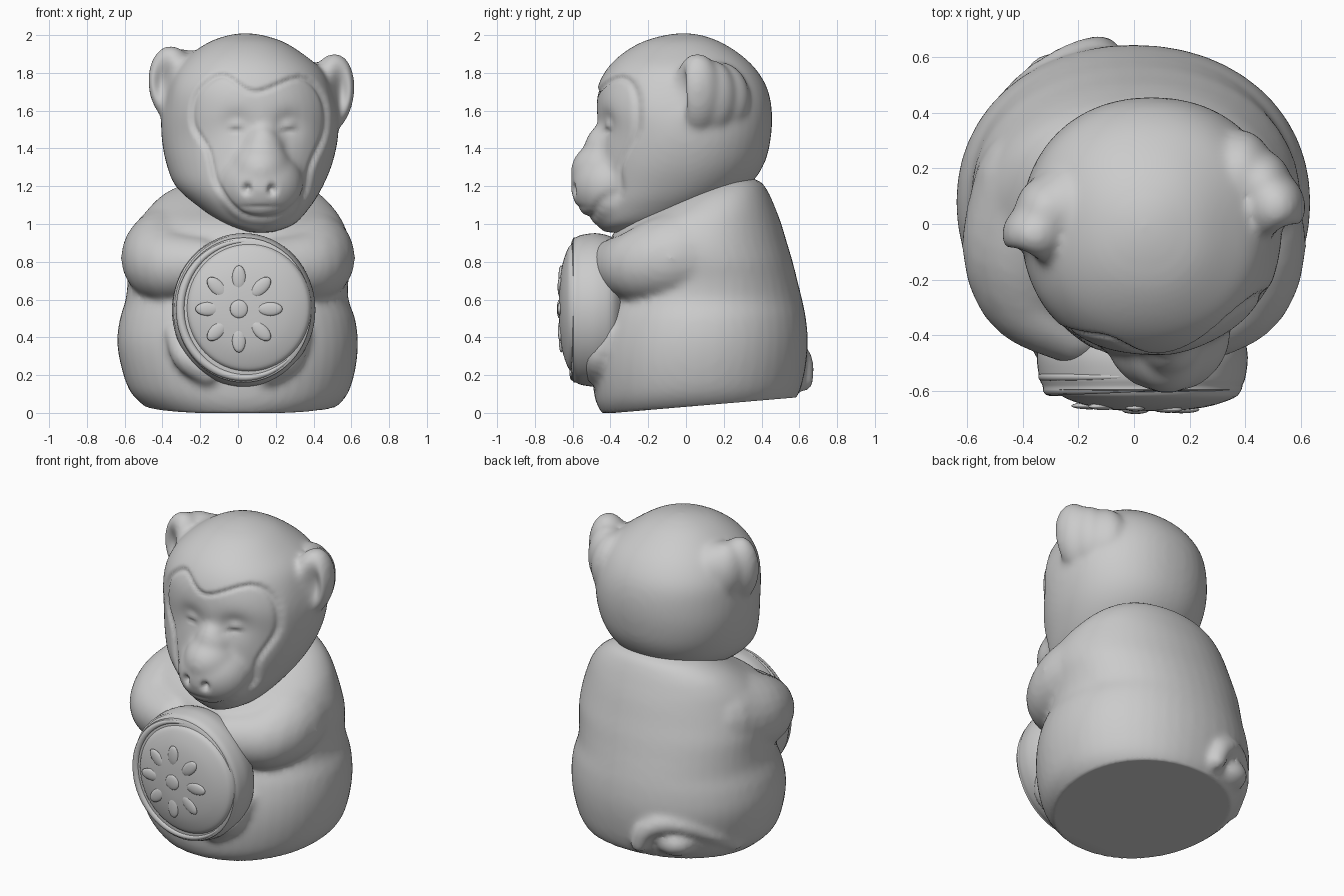
import bpy, bmesh, math
from mathutils import Vector, Matrix

if "Cube" in bpy.data.objects:
    bpy.data.objects.remove(bpy.data.objects["Cube"])


def spline(pts, steps, closed=False):
    """Catmull-Rom interpolation of tuples of any length."""
    n, out = len(pts), []
    get = (lambda i: pts[i % n]) if closed else (lambda i: pts[max(0, min(n - 1, i))])
    for i in range(n if closed else n - 1):
        for s in range(steps):
            t = s / steps
            out.append(tuple(
                0.5 * (2 * b + (c - a) * t + (2 * a - 5 * b + 4 * c - d) * t * t
                       + (3 * b - a - 3 * c + d) * t ** 3)
                for a, b, c, d in zip(get(i - 1), get(i), get(i + 1), get(i + 2))))
    return out if closed else out + [tuple(pts[-1])]


def skin(bm, loops):
    """Bridge rings of points and cap both ends."""
    rows = [[bm.verts.new(p) for p in loop] for loop in loops]
    n = len(rows[0])
    for a, b in zip(rows, rows[1:]):
        for i in range(n):
            bm.faces.new((a[i], a[(i + 1) % n], b[(i + 1) % n], b[i]))
    bm.faces.new(rows[0][::-1])
    bm.faces.new(rows[-1])


def loft(bm, rings, power=2.0, n=48):
    """Rings are (z, x min, x max, y min, y max)."""
    loops = []
    for z, x0, x1, y0, y1 in spline(rings, 4):
        loop = []
        for i in range(n):
            a = 2 * math.pi * i / n
            c, s = math.cos(a), math.sin(a)
            c = math.copysign(abs(c) ** (2 / power), c)
            s = math.copysign(abs(s) ** (2 / power), s)
            loop.append(((x0 + x1) / 2 + c * (x1 - x0) / 2, (y0 + y1) / 2 + s * (y1 - y0) / 2, z))
        loops.append(loop)
    skin(bm, loops)


def ellipsoid(bm, pos, radii, tilt=0.0, u=20, v=12):
    mat = (Matrix.Translation(pos) @ Matrix.Rotation(tilt, 4, "Y")
           @ Matrix.Diagonal((*radii, 1)))
    lats = [math.pi * (j + 0.25) / (v + 0.5) for j in range(v + 1)]
    skin(bm, [[mat @ Vector((math.sin(p) * math.cos(2 * math.pi * i / u),
                             math.sin(p) * math.sin(2 * math.pi * i / u), -math.cos(p)))
               for i in range(u)] for p in lats])


def limb(bm, path, steps=5):
    """Tapered round limb; path points are (x, y, z, radius)."""
    for x, y, z, r in spline(path, steps):
        ellipsoid(bm, (x, y, z), (r, r, r))


def finish(name, bm, angle=180):
    bmesh.ops.recalc_face_normals(bm, faces=bm.faces)
    me = bpy.data.meshes.new(name)
    bm.to_mesh(me)
    bm.free()
    me.shade_smooth()
    if angle < 180:
        me.set_sharp_from_angle(angle=math.radians(angle))
    ob = bpy.data.objects.new(name, me)
    bpy.context.collection.objects.link(ob)
    return ob


def fuse(name, bm, voxel, iterations):
    """Merge overlapping lumps into one smooth clay-like skin."""
    ob = finish(name, bm)
    m = ob.modifiers.new("fuse", "REMESH")
    m.mode, m.voxel_size = "VOXEL", voxel
    m = ob.modifiers.new("soften", "SMOOTH")
    m.factor, m.iterations = 0.5, iterations
    dg = bpy.context.evaluated_depsgraph_get()
    me = bpy.data.meshes.new_from_object(ob.evaluated_get(dg))
    ob.modifiers.clear()
    ob.data = me
    me.shade_smooth()
    return ob


# Body: seated torso, arms, feet and tail
bm = bmesh.new()
loft(bm, [(-0.02, -0.40, 0.43, -0.43, 0.46), (0.04, -0.50, 0.53, -0.47, 0.55),
          (0.12, -0.575, 0.59, -0.49, 0.605), (0.25, -0.62, 0.625, -0.50, 0.635),
          (0.38, -0.64, 0.635, -0.49, 0.645), (0.50, -0.625, 0.62, -0.46, 0.635),
          (0.60, -0.595, 0.585, -0.42, 0.615), (0.70, -0.585, 0.585, -0.38, 0.59),
          (0.80, -0.585, 0.60, -0.39, 0.565), (0.90, -0.57, 0.595, -0.41, 0.535),
          (1.00, -0.53, 0.56, -0.34, 0.505), (1.08, -0.475, 0.51, -0.20, 0.475),
          (1.16, -0.39, 0.43, -0.05, 0.44), (1.22, -0.26, 0.32, 0.08, 0.40),
          (1.25, -0.10, 0.18, 0.16, 0.33)], 2.1)
for s in (-1, 1):
    limb(bm, [(s * 0.31, 0.12, 0.86, 0.27), (s * 0.385, -0.08, 0.82, 0.235),
              (s * 0.36, -0.25, 0.78, 0.19), (s * 0.20, -0.36, 0.78, 0.15)])
    limb(bm, [(s * 0.33, -0.38, 0.42, 0.06), (s * 0.27, -0.46, 0.30, 0.08),
              (s * 0.16, -0.46, 0.22, 0.08)])
tail = []
for deg, z, r, out in [(100, 0.17, 0.055, 0.61), (104, 0.26, 0.065, 0.61),
                       (114, 0.315, 0.062, 0.61), (128, 0.30, 0.055, 0.61),
                       (142, 0.23, 0.048, 0.605), (156, 0.14, 0.04, 0.58)]:
    a = math.radians(deg)
    tail.append((out * math.cos(a), 0.02 + out * math.sin(a), z, r))
limb(bm, tail)
ellipsoid(bm, (-0.28, 0.49, 0.19), (0.13, 0.13, 0.09))
body = fuse("body", bm, 0.02, 6)
for v in body.data.vertices:  # flat, slightly sloping underside
    v.co.z = max(v.co.z, 0.0, 0.085 * (v.co.y + 0.38))

# Head: skull, muzzle and ears
bm = bmesh.new()
loft(bm, [(0.955, 0.06, 0.18, -0.43, -0.28), (1.00, -0.07, 0.30, -0.475, -0.05),
          (1.10, -0.22, 0.39, -0.50, 0.18), (1.20, -0.33, 0.45, -0.50, 0.33),
          (1.32, -0.38, 0.50, -0.49, 0.415), (1.46, -0.405, 0.53, -0.475, 0.45),
          (1.60, -0.405, 0.53, -0.485, 0.455), (1.72, -0.385, 0.495, -0.47, 0.43),
          (1.82, -0.33, 0.44, -0.42, 0.37), (1.90, -0.25, 0.345, -0.34, 0.285),
          (1.965, -0.15, 0.24, -0.23, 0.18), (2.00, -0.05, 0.13, -0.11, 0.08),
          (2.01, 0.02, 0.06, -0.03, 0.01)], 2.15)
for pos, radii, tilt in [((0.12, -0.38, 1.20), (0.24, 0.24, 0.22), 0),
                         ((0.12, -0.40, 1.28), (0.18, 0.22, 0.18), 0),
                         ((0.13, -0.41, 1.39), (0.13, 0.14, 0.16), 0),
                         ((0.49, 0.06, 1.69), (0.125, 0.135, 0.215), 0.15),
                         ((0.45, 0.13, 1.67), (0.12, 0.14, 0.20), 0.1),
                         ((0.38, 0.17, 1.66), (0.13, 0.17, 0.20), 0),
                         ((-0.345, -0.04, 1.74), (0.13, 0.12, 0.205), -0.1),
                         ((-0.30, 0.04, 1.74), (0.13, 0.14, 0.19), -0.1),
                         ((-0.25, 0.05, 1.74), (0.13, 0.17, 0.18), 0)]:
    ellipsoid(bm, pos, radii, tilt, 32, 20)
head = fuse("head", bm, 0.015, 16)

# Face carving: heart-shaped mask edge, then eyes, nostrils, mouth and ear hollows
mask = spline([(-0.17, 1.75), (-0.07, 1.79), (0.09, 1.70), (0.33, 1.78), (0.45, 1.68),
               (0.47, 1.50), (0.39, 1.31), (0.355, 1.15), (0.22, 1.035), (0.02, 1.045),
               (-0.11, 1.20), (-0.16, 1.39), (-0.24, 1.52), (-0.235, 1.66)], 4, True)
edges = [(*a, b[0] - a[0], b[1] - a[1]) for a, b in zip(mask, mask[1:] + mask[:1])]


def mask_distance(px, pz):
    """Distance to the mask outline, negative inside."""
    best, inside = 9.0, False
    for ax, az, dx, dz in edges:
        qx, qz = px - ax, pz - az
        t = max(0.0, min(1.0, (qx * dx + qz * dz) / (dx * dx + dz * dz)))
        best = min(best, (qx - dx * t) ** 2 + (qz - dz * t) ** 2)
        if (qz < 0) != (qz < dz) and qx < qz * dx / dz:
            inside = not inside
    return -math.sqrt(best) if inside else math.sqrt(best)


def gauss(*terms):
    return math.exp(-sum(t * t for t in terms))


# Dents: (x, z, x radius, z radius, depth); negative depth is a bump
dents = [(0.04, 1.185, 0.022, 0.026, 0.04), (0.185, 1.18, 0.022, 0.026, 0.04),
         (-0.01, 1.53, 0.08, 0.07, 0.022), (0.28, 1.53, 0.08, 0.07, 0.026),
         (-0.01, 1.52, 0.04, 0.032, -0.016), (0.28, 1.52, 0.04, 0.032, -0.018),
         (-0.015, 1.495, 0.03, 0.012, 0.014), (0.275, 1.49, 0.035, 0.012, 0.014),
         (0.12, 1.085, 0.11, 0.012, 0.006)]
ears = [(0.545, -0.08, 1.70, 0.05, 0.13), (-0.40, -0.16, 1.75, 0.055, 0.12)]
moves = []
for v in head.data.vertices:
    p, nrm = v.co.copy(), v.normal.copy()
    d = 0.0
    if p.y < -0.1 and nrm.y < -0.05:
        m = mask_distance(p.x, p.z)
        d = 0.013 * gauss(m / 0.013) + 0.010 / (1 + math.exp(max(-40, min(40, m / 0.006))))
        d += sum(k * gauss((p.x - x) / rx, (p.z - z) / rz) for x, z, rx, rz, k in dents)
    push = sum(0.08 * gauss((p.x - x) / rx, (p.y - y) / 0.09, (p.z - z) / rz)
               for x, y, z, rx, rz in ears)
    moves.append(p - nrm * d + Vector((0, push, 0)))
for v, p in zip(head.data.vertices, moves):
    v.co = p
head.data.update()


# Round drum held in front: back plate and domed front plate
def lathe(name, profile, cx, cz, sz, n=64):
    bm = bmesh.new()
    skin(bm, [[(cx + r * math.cos(2 * math.pi * i / n), y,
                cz + sz * r * math.sin(2 * math.pi * i / n)) for i in range(n)]
              for r, y in spline(profile, 4)])
    return finish(name, bm, 50)


lathe("drum_body", [(0.25, -0.32), (0.35, -0.38), (0.378, -0.46), (0.375, -0.53),
                    (0.36, -0.58), (0.32, -0.605), (0.02, -0.61)], 0.03, 0.545, 1.07)
lathe("drum_face", [(0.32, -0.55), (0.334, -0.58), (0.325, -0.607), (0.30, -0.628),
                    (0.22, -0.655), (0.12, -0.670), (0.01, -0.674)], 0.056, 0.556, 1.03)


# Raised bands curling around the drum rim
def band(name, start, end, radius, thick, y):
    cu = bpy.data.curves.new(name, "CURVE")
    cu.dimensions, cu.bevel_depth, cu.bevel_resolution = "3D", 1.0, 3
    sp = cu.splines.new("POLY")
    n = 48
    sp.points.add(n)
    for i, pt in enumerate(sp.points):
        t = i / n
        a = math.radians(start + (end - start) * t)
        pt.co = (0.035 + radius * math.cos(a), y, 0.548 + 1.06 * radius * math.sin(a), 1)
        pt.radius = thick * (0.15 + 0.85 * max(0.0, math.sin(math.pi * t)) ** 0.6)
    cu.use_fill_caps = True
    bpy.context.collection.objects.link(bpy.data.objects.new(name, cu))


band("rim_band_front", 85, 320, 0.340, 0.024, -0.595)
band("rim_band_side", 95, 215, 0.366, 0.016, -0.55)

# Flower on the drum face: centre button and eight petals
bm = bmesh.new()
ellipsoid(bm, (0.005, -0.672, 0.55), (0.048, 0.012, 0.048), 0, 16, 8)
for i in range(8):
    a = i * math.pi / 4
    x, z = 0.005 + 0.165 * math.cos(a), 0.55 - 0.165 * math.sin(a)
    y = -0.674 + 0.42 * ((x - 0.056) ** 2 + (z - 0.556) ** 2)
    ellipsoid(bm, (x, y, z), (0.066, 0.013, 0.036), a, 16, 8)
finish("flower", bm)
